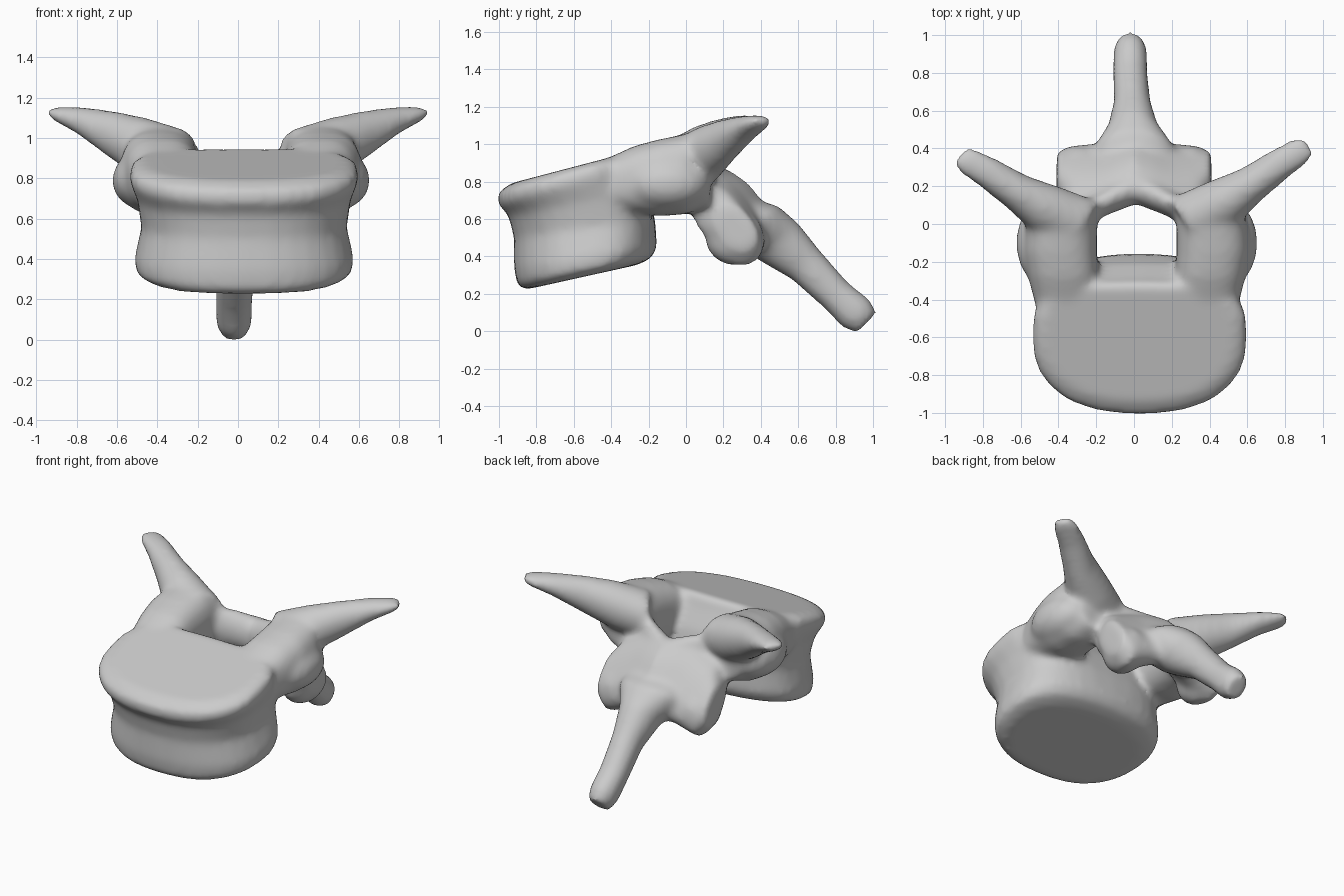
import bpy, bmesh
from math import cos, sin, pi
from mathutils import Vector as V

if "Cube" in bpy.data.objects:
    bpy.data.objects.remove(bpy.data.objects["Cube"])

bm = bmesh.new()
SEG = 32


def spow(v, p):
    return abs(v) ** p * (1 if v >= 0 else -1)


def ellipse(c, a, b, n=2.0):
    """Superellipse ring around c with half-axis vectors a and b."""
    c, a, b = V(c), V(a), V(b)
    return [c + a * spow(cos(2 * pi * i / SEG), 2 / n) + b * spow(sin(2 * pi * i / SEG), 2 / n)
            for i in range(SEG)]


def loft(rings):
    """Closed skin through a list of rings."""
    vs = [[bm.verts.new(p) for p in r] for r in rings]
    for r, s in zip(vs, vs[1:]):
        for i in range(SEG):
            j = (i + 1) % SEG
            bm.faces.new((r[i], r[j], s[j], s[i]))
    bm.faces.new(vs[0][::-1])
    bm.faces.new(vs[-1])


def blob(c, r):
    res = bmesh.ops.create_icosphere(bm, subdivisions=3, radius=1)
    for v in res["verts"]:
        v.co = V(c) + V((v.co.x * r[0], v.co.y * r[1], v.co.z * r[2]))


# vertebral body: tilted D-shaped rings (front y, front z, back y, back z, half width, back squareness)
rings = []
for fy, fz, by, bz, w, nb in [
        (-.87, .22, -.26, .355, .46, 2.3), (-.905, .255, -.185, .39, .535, 2.3),
        (-.92, .34, -.155, .45, .545, 2.4), (-.92, .50, -.165, .60, .51, 2.7),
        (-.95, .62, -.21, .75, .53, 3), (-1.005, .68, -.29, .89, .57, 3.2),
        (-1.005, .74, -.305, .93, .565, 3.2), (-.94, .79, -.33, .95, .51, 3.2)]:
    f, b = V((.03, fy, fz)), V((.03, by, bz))
    m = f.lerp(b, .57)
    ring = []
    for i in range(SEG):
        t = 2 * pi * i / SEG
        n = 2.35 if sin(t) < 0 else nb
        arm = (m - f) if sin(t) < 0 else (b - m)
        ring.append(m + V((w, 0, 0)) * spow(cos(t), 2 / n) + arm * spow(sin(t), 2 / n))
    rings.append(ring)
loft(rings)

for s in (-1, 1):
    ox = .015                                   # slight sideways offset of the arch
    # pedicle
    loft([ellipse((s * x + ox, y, z), (w, 0, 0), (0, 0, h), 2.6) for x, y, z, w, h in [
        (.36, -.60, .74, .12, .08), (.38, -.42, .785, .16, .14), (.39, -.28, .81, .185, .18),
        (.405, -.15, .82, .195, .205), (.40, 0, .84, .19, .215), (.36, .13, .84, .15, .17)]])
    # rib facet bulge
    blob((s * .50 + ox, -.10, .79), (.14, .22, .14))
    # transverse process, swept out, back and up
    dy = .03 * s
    d = V((-s * .56, .83, 0))
    loft([ellipse((s * x, y + dy * x, z), d * w, (0, 0, h)) for x, y, z, w, h in [
        (.27, -.01, .88, .16, .16), (.46, .09, .945, .14, .155), (.62, .19, 1.015, .10, .12),
        (.78, .30, 1.085, .085, .07), (.88, .36, 1.115, .078, .042), (.925, .39, 1.125, .055, .025)]])
    # inferior articular process
    blob((s * .295, .26, .50), (.115, .16, .15))

# neural arch, pointed roof of the canal
bow = [(.36, 0, .83), (.27, .06, .82), (.14, .13, .79)]
arch = [(-x, y, z) for x, y, z in bow] + [(0, .195, .75)] + bow[::-1]
loft([ellipse((x + .01, y, z), (-.05 * spow(x, .3), .09, 0), (0, 0, .12)) for x, y, z in arch])

# lamina plate, spanning side to side (x, y, z, half length, half thickness)
half = [(.41, .27, .55, .13, .09), (.34, .22, .56, .245, .135), (.20, .23, .62, .255, .125),
        (.10, .27, .645, .24, .115)]
stations = [(-x, *r) for x, *r in half] + [(0, .29, .66, .22, .12)] + half[::-1]
loft([ellipse((x, y, z), V((0, .62, -.78)) * l, V((0, .78, .62)) * t, 2.4)
      for x, y, z, l, t in stations])

# spinous process, hanging down to the back
loft([ellipse((x, y, z), (w, 0, 0), V((0, .7, .7)) * h, 2.1) for x, y, z, w, h in [
    (0, .22, .66, .22, .08), (0, .38, .565, .22, .155), (-.005, .50, .475, .135, .145),
    (-.01, .64, .355, .098, .11), (-.02, .80, .195, .092, .095), (-.02, .91, .095, .09, .105),
    (-.02, .965, .045, .07, .08)]])

bmesh.ops.recalc_face_normals(bm, faces=bm.faces)
mesh = bpy.data.meshes.new("vertebra")
bm.to_mesh(mesh)
bm.free()
obj = bpy.data.objects.new("vertebra", mesh)
bpy.context.collection.objects.link(obj)

# fuse all parts into one smooth bone surface
rm = obj.modifiers.new("fuse", 'REMESH')
rm.mode = 'VOXEL'
rm.voxel_size = .02
rm.use_smooth_shade = True
sm = obj.modifiers.new("soften", 'SMOOTH')
sm.factor = .5
sm.iterations = 14
bpy.context.view_layer.objects.active = obj
obj.select_set(True)
for name in ("fuse", "soften"):
    bpy.ops.object.modifier_apply(modifier=name)
bpy.ops.object.shade_smooth()
